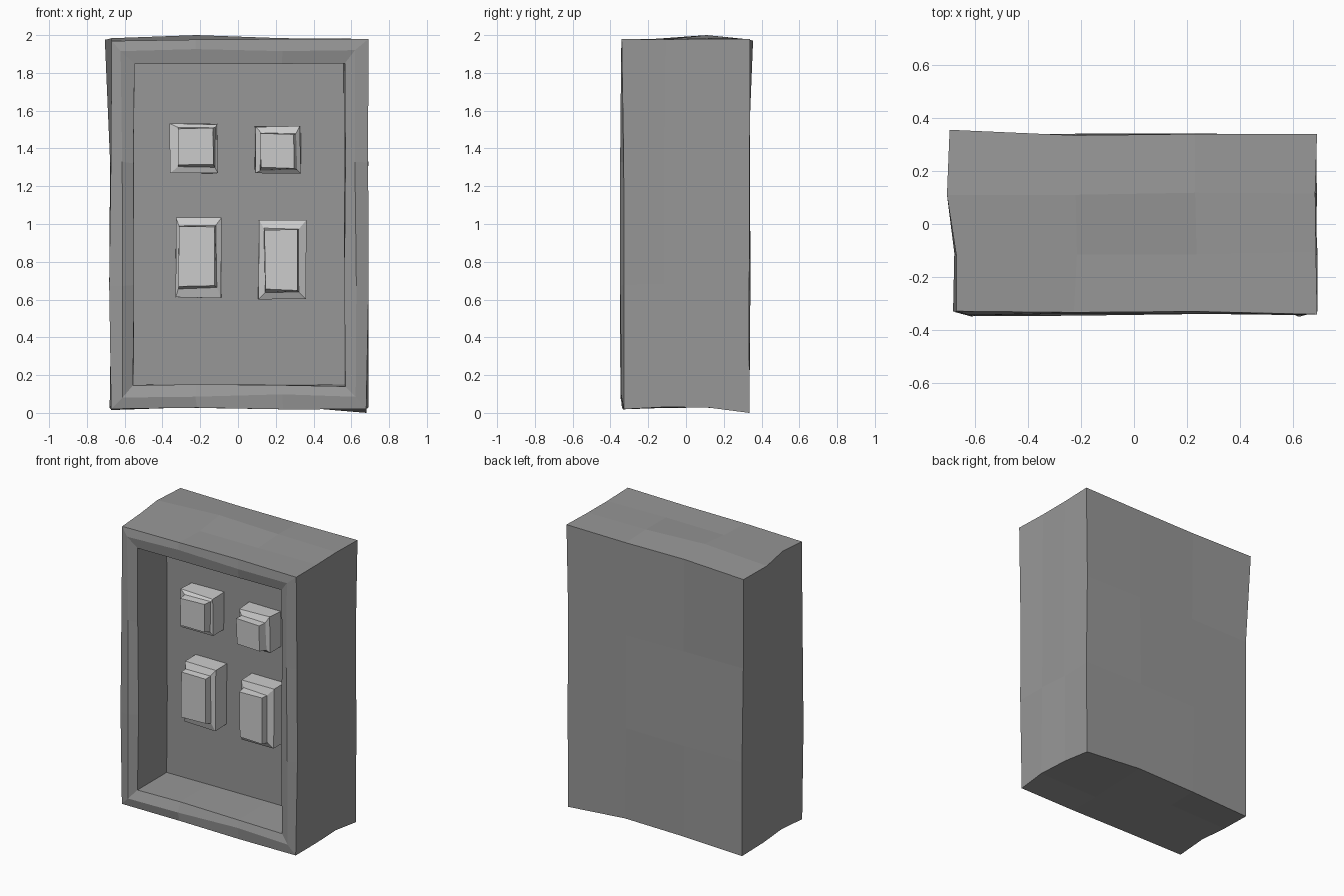
import bpy, bmesh, random
from mathutils import Vector

if "Cube" in bpy.data.objects:
    bpy.data.objects.remove(bpy.data.objects["Cube"])

rng = random.Random(4)


def paint(name, grey):
    mat = bpy.data.materials.new(name)
    mat.diffuse_color = (grey, grey, grey, 1)
    mat.use_nodes = True
    mat.node_tree.nodes["Principled BSDF"].inputs["Base Color"].default_value = mat.diffuse_color
    return mat


dark_grey = paint("dark_grey", 0.31)
light_grey = paint("light_grey", 0.59)


def finish(bm, name, mat):
    bmesh.ops.recalc_face_normals(bm, faces=bm.faces[:])
    me = bpy.data.meshes.new(name)
    bm.to_mesh(me)
    bm.free()
    me.materials.append(mat)
    ob = bpy.data.objects.new(name, me)
    bpy.context.collection.objects.link(ob)
    return ob


def jitter(v, amount):
    v.co += Vector([rng.uniform(-amount, amount) for _ in range(3)])


def cabinet():
    # Gridded box with three segments per side
    bm = bmesh.new()
    bmesh.ops.create_cube(bm, size=1)
    bmesh.ops.subdivide_edges(bm, edges=bm.edges[:], cuts=2, use_grid_fill=True)
    for v in bm.verts:
        v.co = Vector((v.co.x * 1.36 + 0.005, v.co.y * 0.67, v.co.z * 1.95 + 1.0))
    outer = set(bm.verts)
    front = [f for f in bm.faces if f.calc_center_median().y < -0.33]

    # Raised frame, then the deep recess
    for width, y in ((0.06, -0.345), (0.062, -0.325), (0.002, 0.0)):
        bmesh.ops.inset_region(bm, faces=front, thickness=width, use_even_offset=True)
        for v in {v for f in front for v in f.verts}:
            v.co.y = y

    # Hand-made, slightly warped outline
    corners = {
        (0, 0, 0): (-0.67, -0.325, 0.025), (1, 0, 0): (0.695, -0.33, 0.025),
        (0, 1, 0): (-0.67, 0.335, 0.015), (1, 1, 0): (0.68, 0.335, 0.0),
        (0, 0, 1): (-0.68, -0.325, 1.975), (1, 0, 1): (0.70, -0.355, 1.975),
        (0, 1, 1): (-0.695, 0.355, 1.97), (1, 1, 1): (0.69, 0.34, 1.98),
    }
    panel = {v for f in front for v in f.verts}
    for v in list(bm.verts):
        x, y, z = v.co
        on_shell = v in outer and v not in panel
        if on_shell and abs(x) > 0.6 and abs(y) > 0.3 and abs(z - 1) > 0.9:
            v.co = corners[(int(x > 0), int(y > 0), int(z > 1))]
        elif v in panel:
            jitter(v, 0.003)
        else:
            jitter(v, 0.007)
            if on_shell and abs(z - 1) > 0.9:
                v.co.z += 0.007
    # Highest point of the lid and its bulging left edge
    for near, target in (((-0.227, 0.11, 1.98), (-0.22, 0.11, 2.0)),
                         ((-0.68, 0.11, 1.98), (-0.705, 0.11, 1.975))):
        v = min(bm.verts, key=lambda v: (v.co - Vector(near)).length)
        v.co = target
    finish(bm, "cabinet", dark_grey)


def button(name, base, cap, lean):
    # Stack of rectangles: block, sloping front border, then the raised cap
    x0, x1, z0, z1 = cap
    tip = (x0 + lean, x1 - 0.012 + lean, z0 + 0.012, z1 - 0.004)
    bm = bmesh.new()
    rings = []
    for (a, b, c, d), y in ((base, 0.01), (base, -0.12), (cap, -0.135), (tip, -0.185)):
        ring = [bm.verts.new((x, y, z)) for x, z in ((a, c), (b, c), (b, d), (a, d))]
        for v in ring:
            jitter(v, 0.004)
        if rings:
            for i in range(4):
                j = (i + 1) % 4
                bm.faces.new((rings[-1][i], rings[-1][j], ring[j], ring[i]))
        rings.append(ring)
    bm.faces.new(rings[0])
    bm.faces.new(rings[-1])
    finish(bm, name, light_grey)


cabinet()

# Four push buttons on the recessed panel
button("upper_left_button", (-0.36, -0.11, 1.27, 1.53), (-0.32, -0.12, 1.30, 1.51), 0.0)
button("upper_right_button", (0.09, 0.33, 1.27, 1.515), (0.12, 0.31, 1.285, 1.48), 0.0)
button("lower_left_button", (-0.33, -0.09, 0.61, 1.035), (-0.315, -0.115, 0.66, 0.99), 0.0)
button("lower_right_button", (0.11, 0.36, 0.60, 1.02), (0.14, 0.32, 0.64, 0.975), 0.004)
